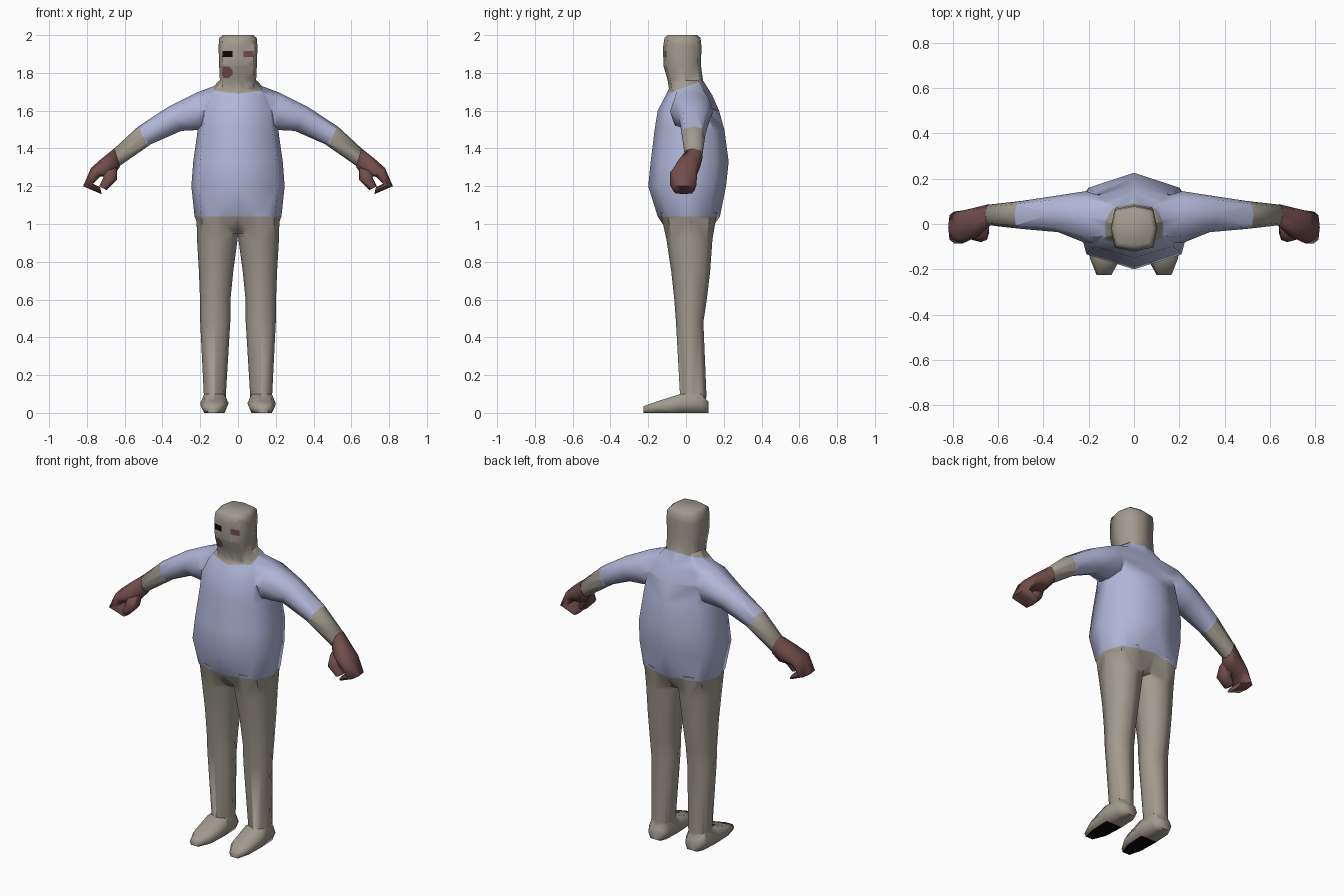
import bpy, bmesh, math
from mathutils import Vector as V

if "Cube" in bpy.data.objects:
    bpy.data.objects.remove(bpy.data.objects["Cube"])


def mat(name, rgb):
    m = bpy.data.materials.new(name)
    m.diffuse_color = (*rgb, 1)
    m.use_nodes = True
    m.node_tree.nodes["Principled BSDF"].inputs["Base Color"].default_value = m.diffuse_color
    return m


TAUPE = mat("taupe", (0.36, 0.325, 0.275))
SHIRT = mat("pale_lavender", (0.44, 0.47, 0.69))
GLOVE = mat("dark_rose", (0.165, 0.075, 0.072))
BLACK = mat("black", (0.002, 0.002, 0.002))


def loft(bm, sections, kx, ky):
    """Closed tube of eight-sided rings; a section is centre, half axis u, half axis v."""
    pattern = [(1, 0), (kx, ky), (0, 1), (-kx, ky), (-1, 0), (-kx, -ky), (0, -1), (kx, -ky)]
    rings = [[bm.verts.new(V(c) + V(u) * a + V(v) * b) for a, b in pattern]
             for c, u, v in sections]
    for r, s in zip(rings, rings[1:]):
        for i in range(8):
            j = (i + 1) % 8
            bm.faces.new((r[i], r[j], s[j], s[i]))
    bm.faces.new(rings[0])
    bm.faces.new(rings[-1])


def upright(rows):
    """Rows of z, x0, x1, y front, y back."""
    return [(((a + b) / 2, (f + k) / 2, z), ((b - a) / 2, 0, 0), (0, (k - f) / 2, 0))
            for z, a, b, f, k in rows]


def limb(rows):
    """Rows of top x, top z, bottom x, bottom z, y front, y back."""
    return [(((a + c) / 2, (f + k) / 2, (b + d) / 2), ((a - c) / 2, 0, (b - d) / 2),
             (0, (k - f) / 2, 0)) for a, b, c, d, f, k in rows]


def lengthwise(rows):
    """Rows of y, x0, x1, height, for feet flat on the ground."""
    return [(((a + b) / 2, y, h / 2), ((b - a) / 2, 0, 0), (0, 0, h / 2))
            for y, a, b, h in rows]


def build(name, lofts, side=1):
    bm = bmesh.new()
    for sections, kx, ky in lofts:
        loft(bm, sections, kx, ky)
    for v in bm.verts:
        v.co.x *= side
    bmesh.ops.recalc_face_normals(bm, faces=bm.faces)
    me = bpy.data.meshes.new(name)
    bm.to_mesh(me)
    bm.free()
    ob = bpy.data.objects.new(name, me)
    bpy.context.collection.objects.link(ob)
    return ob


def activate(ob):
    bpy.ops.object.select_all(action='DESELECT')
    ob.select_set(True)
    bpy.context.view_layer.objects.active = ob


# Torso
body = build("body", [(upright([(z, -w, w, f, b) for z, w, f, b in [
    (0.95, .195, -.09, .115), (1.04, .23, -.15, .18), (1.2, .247, -.2, .212),
    (1.33, .237, -.187, .226), (1.5, .213, -.166, .203), (1.6, .205, -.15, .175),
    (1.68, .17, -.108, .14), (1.76, .1, -.07, .09)]]), .85, .68)])

# Head and neck
parts = [build("head", [(upright([(z, -w, w, f, b) for z, w, f, b in [
    (1.62, .085, -.05, .08), (1.7, .1, -.088, .096), (1.76, .096, -.097, .09),
    (1.84, .1, -.12, .079), (1.94, .103, -.121, .082), (1.985, .099, -.114, .077),
    (2.0, .08, -.095, .06)]]), .83, .83)])]

# Legs, feet and arms
leg = upright([(1.06, -.01, .22, -.135, .165), (.92, .002, .217, -.104, .14),
               (.75, .025, .207, -.078, .128), (.6, .04, .201, -.062, .11),
               (.48, .041, .2, -.053, .092), (.1, .064, .181, -.032, .108),
               (.03, .066, .18, -.03, .105)])
foot = lengthwise([(.118, .078, .168, .06), (.08, .056, .192, .1), (-.03, .05, .2, .1),
                   (-.15, .058, .195, .062), (-.225, .1, .165, .035)])
arm = limb([(.1, 1.74, .1, 1.52, -.07, .11), (.22, 1.695, .205, 1.498, -.085, .145),
            (.37, 1.62, .3, 1.493, -.036, .126), (.53, 1.515, .46, 1.423, -.022, .102),
            (.66, 1.395, .63, 1.305, -.005, .085)])
for s in (1, -1):
    parts += [build("leg", [(leg, .75, .75)], s), build("foot", [(foot, .72, 1)], s),
              build("arm", [(arm, .76, .76)], s)]

# Weld everything into one skin
activate(body)
for p in parts:
    md = body.modifiers.new("weld", 'BOOLEAN')
    md.operation, md.solver, md.object = 'UNION', 'EXACT', p
    bpy.ops.object.modifier_apply(modifier=md.name)
    bpy.data.objects.remove(p)
body.data.materials.clear()
for m in (TAUPE, SHIRT, GLOVE, BLACK):
    body.data.materials.append(m)

bm = bmesh.new()
bm.from_mesh(body.data)
bmesh.ops.triangulate(bm, faces=bm.faces)


def cut(co, no, test):
    """Slice the faces that pass the test with a plane."""
    faces = [f for f in bm.faces if test(f, f.calc_center_median())]
    geom = set(faces)
    for f in faces:
        geom.update(f.edges)
        geom.update(f.verts)
    bmesh.ops.bisect_plane(bm, geom=list(geom), dist=1e-5, plane_co=co, plane_no=no)


WAIST = 1.04
COLLAR, COLLAR_N = V((0, -.09, 1.695)), V((0, -.32, .947))
CUFF, CUFF_N = V((.505, 0, 1.47)), V((.9, 0, -.42))

# Shirt edges
cut((0, 0, WAIST), (0, 0, 1), lambda f, c: .7 < c.z < 1.3)
cut(COLLAR, COLLAR_N, lambda f, c: abs(c.x) < .22 and c.z > 1.6)
for s in (1, -1):
    cut((CUFF.x * s, 0, CUFF.z), (CUFF_N.x * s, 0, CUFF_N.z), lambda f, c: c.x * s > .3)

# Black soles under the front of the feet
cut((0, -.02, 0), (0, 1, 0), lambda f, c: c.z < .003)

# Face details: centre x, z, half width, half height, sides, slot, turn
details = [(-.056, 1.9, .027, .017, 4, 3), (.056, 1.9, .027, .017, 4, 2),
           (-.065, 1.803, .035, .031, 8, 2)]


def tangents(d):
    x, z, rx, rz, n, _ = d
    for i in range(n):
        a = math.tau * i / n
        px, pz = math.cos(a), math.sin(a)
        yield V((x + rx * px, 0, z + rz * pz)), V((px / rx, 0, pz / rz)).normalized()


def on_face(f, c):
    return f.normal.y < -.4 and c.z > 1.7 and abs(c.x) < .11


bm.normal_update()
for d in details:
    for co, no in tangents(d):
        cut(co, no, on_face)
        bm.normal_update()

# Colours by region
for f in bm.faces:
    c = f.calc_center_median()
    m = V((abs(c.x), c.y, c.z))
    is_shirt = c.z > WAIST
    if m.x < .22 and c.z > 1.6 and (c - COLLAR).dot(COLLAR_N) > 0:
        is_shirt = False
    if m.x > .35 and (m - CUFF).dot(CUFF_N) > 0:
        is_shirt = False
    f.material_index = 1 if is_shirt else 0
    if c.z < .003 and c.y < -.02:
        f.material_index = 3
    if on_face(f, c):
        for d in details:
            if all((c - co).dot(no) < 1e-5 for co, no in tangents(d)):
                f.material_index = d[5]
bm.to_mesh(body.data)
bm.free()

# Hands: curled fingers and a thumb that closes the grip
fingers = limb([(.655, 1.4, .625, 1.302, -.01, .088), (.72, 1.348, .66, 1.255, -.055, .075),
                (.778, 1.297, .73, 1.25, -.085, .06), (.82, 1.2, .768, 1.213, -.085, .055),
                (.722, 1.158, .73, 1.194, -.068, .045)])
thumb = limb([(.725, 1.275, .64, 1.3, -.06, .03), (.712, 1.245, .64, 1.235, -.08, .0),
              (.735, 1.2, .695, 1.18, -.07, -.01)])
hands = []
for s, side in ((1, "left"), (-1, "right")):
    h = build(side + "_hand", [(fingers, .78, .78), (thumb, .75, .75)], s)
    h.data.materials.append(GLOVE)
    hands.append(h)

for ob in [body] + hands:
    activate(ob)
    bpy.ops.object.shade_smooth_by_angle(angle=math.radians(75))
